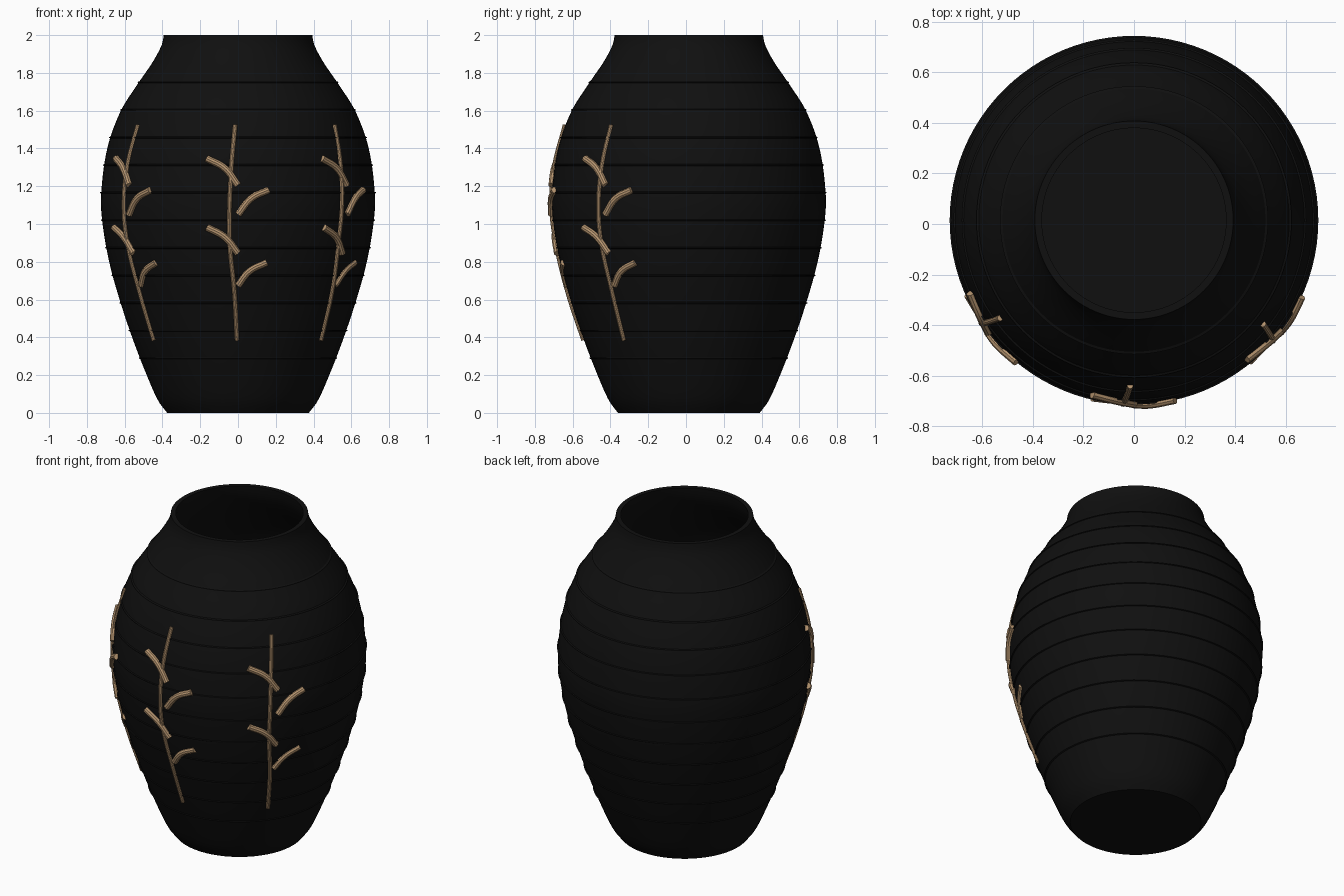
import bpy, bmesh, math

cube = bpy.data.objects.get("Cube")
if cube:
    bpy.data.objects.remove(cube)

CENTRE_Y = 0.015
# Outer silhouette of the vase: (height, radius)
OUTLINE = [(0, 0.375), (0.06, 0.42), (0.18, 0.475), (0.385, 0.555), (0.6, 0.627),
           (0.8, 0.682), (1.0, 0.717), (1.15, 0.725), (1.4, 0.692), (1.6, 0.62),
           (1.75, 0.525), (1.86, 0.45), (1.95, 0.403), (2.0, 0.393)]


def material(name, color, roughness):
    mat = bpy.data.materials.new(name)
    mat.use_nodes = True
    mat.diffuse_color = color
    bsdf = mat.node_tree.nodes["Principled BSDF"]
    bsdf.inputs["Base Color"].default_value = color
    bsdf.inputs["Roughness"].default_value = roughness
    return mat


black = material("black glaze", (0.005, 0.005, 0.005, 1), 0.6)
tan = material("tan bamboo", (0.47, 0.30, 0.16, 1), 0.7)


def radius(z):
    """Smooth interpolation of the silhouette."""
    last = len(OUTLINE) - 1
    i = max(k for k in range(last) if OUTLINE[k][0] <= z)

    def slope(k):
        a, b = OUTLINE[max(k - 1, 0)], OUTLINE[min(k + 1, last)]
        return (b[1] - a[1]) / (b[0] - a[0])

    (z0, r0), (z1, r1) = OUTLINE[i], OUTLINE[i + 1]
    h = z1 - z0
    t = (z - z0) / h
    s = 1 - t
    return (r0 * (1 + 2 * t) * s * s + slope(i) * h * t * s * s
            + r1 * (3 - 2 * t) * t * t - slope(i + 1) * h * s * t * t)


def smooth(obj):
    bpy.ops.object.select_all(action='DESELECT')
    obj.select_set(True)
    bpy.context.view_layer.objects.active = obj
    bpy.ops.object.shade_smooth_by_angle(angle=math.radians(35))


def lathe(name, profile, mat, segments=96):
    """Revolve (radius, height) points into a closed shell."""
    bm = bmesh.new()
    verts = [bm.verts.new((r, 0, z)) for r, z in profile]
    edges = [bm.edges.new(pair) for pair in zip(verts, verts[1:])]
    bmesh.ops.spin(bm, geom=verts + edges, axis=(0, 0, 1), cent=(0, 0, 0),
                   angle=math.tau, steps=segments, use_duplicate=False)
    bmesh.ops.remove_doubles(bm, verts=bm.verts, dist=0.0005)
    bmesh.ops.recalc_face_normals(bm, faces=bm.faces)
    mesh = bpy.data.meshes.new(name)
    bm.to_mesh(mesh)
    bm.free()
    mesh.materials.append(mat)
    obj = bpy.data.objects.new(name, mesh)
    obj.location.y = CENTRE_Y
    bpy.context.collection.objects.link(obj)
    smooth(obj)


# Vase: base, outer wall, rim, inner wall and inner floor
outer = [(radius(k / 40), k / 40) for k in range(81)]
inner = [(radius(k / 20) - 0.028, k / 20) for k in range(40, 0, -1)]
lathe("vase_body", [(0, 0)] + outer + inner + [(0, 0.05)], black)

# Thin raised rings around the wall
for k in range(11):
    z = 0.29 + 0.146 * k
    r = radius(z)
    lathe(f"ridge_ring_{k + 1}",
          [(r - 0.01, z - 0.009), (r + 0.006, z - 0.002),
           (r + 0.006, z + 0.002), (r - 0.01, z + 0.009)], black)


def branch(name, points, thickness, lift, turn):
    """Rounded stick following the wall; points are (sideways, height)."""
    curve = bpy.data.curves.new(name, 'CURVE')
    curve.dimensions = '3D'
    curve.bevel_depth = thickness
    curve.bevel_resolution = 3
    curve.resolution_u = 8
    curve.use_fill_caps = True
    spline = curve.splines.new('BEZIER')
    spline.bezier_points.add(len(points) - 1)
    for bp, (x, z) in zip(spline.bezier_points, points):
        r = radius(z) + lift
        a = math.asin(x / r) + turn
        bp.co = (r * math.sin(a), CENTRE_Y - r * math.cos(a), z)
        bp.handle_left_type = bp.handle_right_type = 'AUTO'
    curve.materials.append(tan)
    obj = bpy.data.objects.new(name, curve)
    bpy.context.collection.objects.link(obj)
    bpy.ops.object.select_all(action='DESELECT')
    obj.select_set(True)
    bpy.context.view_layer.objects.active = obj
    bpy.ops.object.convert(target='MESH')
    smooth(bpy.context.object)


STEM = [(-0.005, 0.385), (-0.02, 0.65), (-0.044, 0.9), (-0.045, 1.08),
        (-0.035, 1.3), (-0.015, 1.525)]
LEAVES = {
    "upper_left_leaf": [(0.0, 1.205), (-0.07, 1.295), (-0.165, 1.347)],
    "upper_right_leaf": [(0.0, 1.05), (0.07, 1.135), (0.162, 1.18)],
    "lower_left_leaf": [(0.0, 0.845), (-0.07, 0.93), (-0.165, 0.982)],
    "lower_right_leaf": [(0.0, 0.675), (0.06, 0.75), (0.152, 0.797)],
}

# Three bamboo sprigs around the front
for side, angle in (("right", -52.5), ("front", 0), ("left", 52.5)):
    turn = math.radians(angle)
    branch(f"{side}_stem", STEM, 0.012, 0.003, turn)
    for leaf, points in LEAVES.items():
        lift = -0.004 if leaf == "lower_right_leaf" else 0.004
        branch(f"{side}_{leaf}", points, 0.019, lift, turn)
